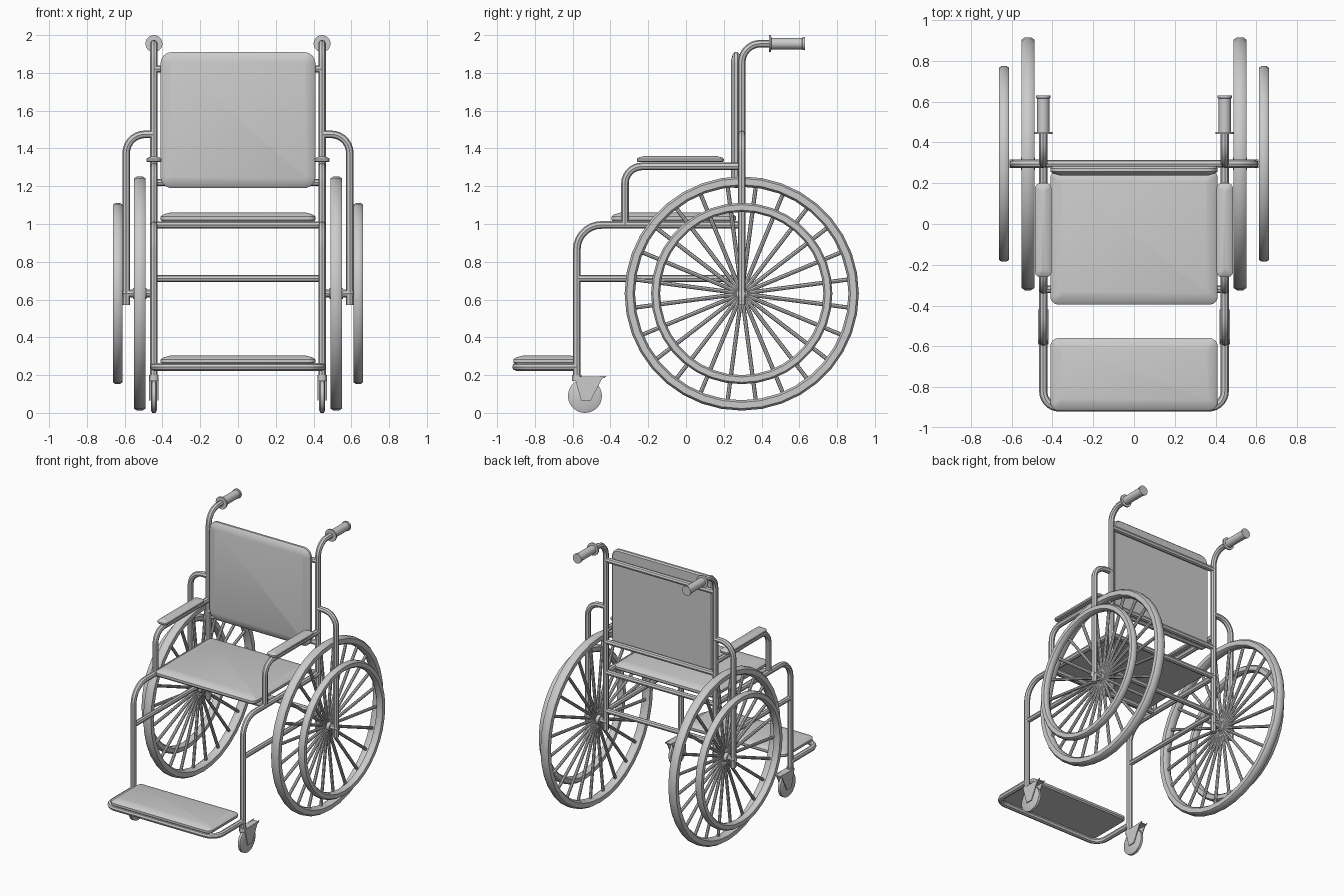
import bpy, bmesh, math
from mathutils import Vector, Matrix

if "Cube" in bpy.data.objects:
    bpy.data.objects.remove(bpy.data.objects["Cube"])


def finish(name, bm, angle=40):
    bmesh.ops.recalc_face_normals(bm, faces=bm.faces)
    me = bpy.data.meshes.new(name)
    bm.to_mesh(me)
    bm.free()
    ob = bpy.data.objects.new(name, me)
    bpy.context.collection.objects.link(ob)
    bpy.ops.object.select_all(action='DESELECT')
    ob.select_set(True)
    bpy.context.view_layer.objects.active = ob
    bpy.ops.object.shade_smooth_by_angle(angle=math.radians(angle))
    return ob


def fillet(pts, r, n=7):
    """Round the inner corners of a path with radius r."""
    pts = [Vector(p) for p in pts]
    out = [pts[0]]
    for a, b, c in zip(pts, pts[1:], pts[2:]):
        u, v = (a - b).normalized(), (c - b).normalized()
        cen = b + (u + v) * r          # right-angled corners only
        for i in range(n + 1):
            t = math.pi / 2 * i / n
            out.append(cen - v * r * math.cos(t) - u * r * math.sin(t))
    return out + [pts[-1]]


def tube(name, pts, rad=0.02, bend=0.1):
    cu = bpy.data.curves.new(name, 'CURVE')
    cu.dimensions = '3D'
    cu.bevel_depth = rad
    cu.bevel_resolution = 2
    cu.use_fill_caps = True
    path = fillet(pts, bend) if len(pts) > 2 else [Vector(p) for p in pts]
    sp = cu.splines.new('POLY')
    sp.points.add(len(path) - 1)
    for p, co in zip(sp.points, path):
        p.co = (*co, 1)
    ob = bpy.data.objects.new(name, cu)
    bpy.context.collection.objects.link(ob)
    bpy.ops.object.select_all(action='DESELECT')
    ob.select_set(True)
    bpy.context.view_layer.objects.active = ob
    bpy.ops.object.convert(target='MESH')
    bpy.ops.object.shade_smooth_by_angle(angle=math.radians(40))


def cushion(name, w, d, h, corner, mat):
    """Rounded slab, w x d, rising h from local z = 0, with a softly domed top."""
    bm = bmesh.new()
    e = min(0.2 * h, 0.01)
    layers = [(e, 0), (0, e), (0, 0.55 * h), (0.3 * h, 0.78 * h), (1.1 * h, h)]
    rings = []
    for inset, z in layers:
        r = max(corner - inset, 0.01)
        ring = []
        for k, (sx, sy) in enumerate([(1, 1), (-1, 1), (-1, -1), (1, -1)]):
            for i in range(7):
                t = math.pi / 2 * (k + i / 6)
                ring.append(bm.verts.new((sx * (w / 2 - inset - r) + r * math.cos(t),
                                          sy * (d / 2 - inset - r) + r * math.sin(t), z)))
        rings.append(ring)
    for a, b in zip(rings, rings[1:]):
        for i in range(len(a)):
            j = (i + 1) % len(a)
            bm.faces.new((a[i], a[j], b[j], b[i]))
    bm.faces.new(rings[0][::-1])
    bm.faces.new(rings[-1])
    bm.transform(mat)
    finish(name, bm)


def lathe(name, prof, centre, axis, closed=False, n=36):
    """Spin (radius, offset) points about an axis through centre."""
    bm = bmesh.new()
    rot = Vector((0, 0, 1)).rotation_difference(Vector(axis)).to_matrix()
    rings = [[bm.verts.new(Vector(centre) + rot @ Vector((r * math.cos(a), r * math.sin(a), h)))
              for a in [2 * math.pi * i / n for i in range(n)]] for r, h in prof]
    pairs = list(zip(rings, rings[1:])) + ([(rings[-1], rings[0])] if closed else [])
    for a, b in pairs:
        for i in range(n):
            j = (i + 1) % n
            bm.faces.new((a[i], a[j], b[j], b[i]))
    if not closed:
        bm.faces.new(rings[0])
        bm.faces.new(rings[-1])
    finish(name, bm)


def rim(name, x, r_out, r_in, width):
    c, k, h = (r_out + r_in) / 2, (r_out - r_in) / 2, width / 2
    prof = [(c + k * a, h * b) for a, b in [(1, .5), (.6, 1), (-.6, 1), (-1, .5),
                                            (-1, -.5), (-.6, -1), (.6, -1), (1, -.5)]]
    lathe(name, prof, (x, HY, HZ), (1, 0, 0), True)


HY, HZ = 0.295, 0.632     # rear wheel hub
FX = 0.445                # side frame offset

for s, side in ((1, "right"), (-1, "left")):
    x = s * FX
    # frame tubes
    tube(f"seat_rail_front_leg_{side}", [(x, -.578, .17), (x, -.578, .995), (x, HY, .995)], bend=.13)
    tube(f"back_post_{side}", [(x, HY, .57), (x, HY, 1.955), (x, .46, 1.955)])
    tube(f"lower_side_bar_{side}", [(x, -.578, .712), (x, HY, .712)], .018)
    tube(f"armrest_tube_{side}", [(x, -.323, .995), (x, -.323, 1.305), (x, HY, 1.305)], bend=.09)
    tube(f"wheel_bracket_{side}", [(x, HY, 1.475), (s * .592, HY, 1.475), (s * .592, HY, .57)])
    tube(f"axle_{side}", [(s * .43, HY, HZ), (s * .61, HY, HZ)], .02)
    cushion(f"arm_pad_{side}", .08, .46, .032, .025, Matrix.Translation((x, -.03, 1.327)))
    # push handle with end flanges
    lathe(f"handle_grip_{side}", [(.045, 0), (.045, .01), (.03, .012), (.03, .175), (.035, .178), (.035, .19)],
          (x, .44, 1.955), (0, 1, 0), n=20)
    # rear wheel
    rim(f"rear_tyre_{side}", s * .52, .62, .565, .062)
    rim(f"hand_rim_{side}", s * .637, .48, .432, .05)
    lathe(f"hub_{side}", [(.03, -.035), (.03, .035)], (s * .52, HY, HZ), (1, 0, 0), n=16)
    bm = bmesh.new()
    for i in range(24):
        m = (Matrix.Translation((s * .52, HY, HZ)) @ Matrix.Rotation(math.tau * (i + .5) / 24, 4, 'X')
             @ Matrix.Translation((0, 0, .295)))
        bmesh.ops.create_cone(bm, cap_ends=True, segments=8, radius1=.011, radius2=.011, depth=.57, matrix=m)
    finish(f"spokes_{side}", bm)
    # caster
    lathe(f"caster_wheel_{side}", [(.075, -.016), (.09, -.009), (.09, .009), (.075, .016)],
          (x, -.535, .09), (1, 0, 0), n=28)
    lathe(f"caster_stem_{side}", [(.025, 0), (.025, .03)], (x, -.578, .17), (0, 0, 1), n=14)
    bm = bmesh.new()
    for dx in (-.022, .022):
        f = bm.faces.new([bm.verts.new((x + dx - .003, y, z)) for y, z in
                          ((-.59, .19), (-.42, .195), (-.445, .18), (-.505, .065), (-.555, .065))])
        g = bmesh.ops.extrude_face_region(bm, geom=[f])
        bmesh.ops.translate(bm, vec=(.006, 0, 0),
                            verts=[v for v in g['geom'] if isinstance(v, bmesh.types.BMVert)])
    bmesh.ops.create_cube(bm, size=1, matrix=Matrix.Translation((x, -.51, .188))
                          @ Matrix.Diagonal((.05, .16, .008, 1)))
    finish(f"caster_fork_{side}", bm)

# cross bars
for name, y, z in (("seat_front_bar", -.32, .995), ("seat_rear_bar", HY, .995), ("lower_rear_bar", HY, .712),
                   ("back_lower_bar", HY, 1.22), ("back_upper_bar", HY, 1.82)):
    tube(name, [(-FX, y, z), (FX, y, z)], .019)

# footrest frame
tube("footrest_frame", [(-FX, -.578, .243), (-FX, -.9, .243), (FX, -.9, .243), (FX, -.578, .243)], .02, .08)

# cushions
cushion("footrest_pad", .82, .355, .045, .04, Matrix.Translation((0, -.737, .258)))
cushion("seat", .82, .66, .05, .04, Matrix.Translation((0, -.065, 1.012)))
cushion("backrest", .82, .72, .045, .06,
        Matrix.Translation((0, .282, 1.55)) @ Matrix.Rotation(math.pi / 2, 4, 'X'))
